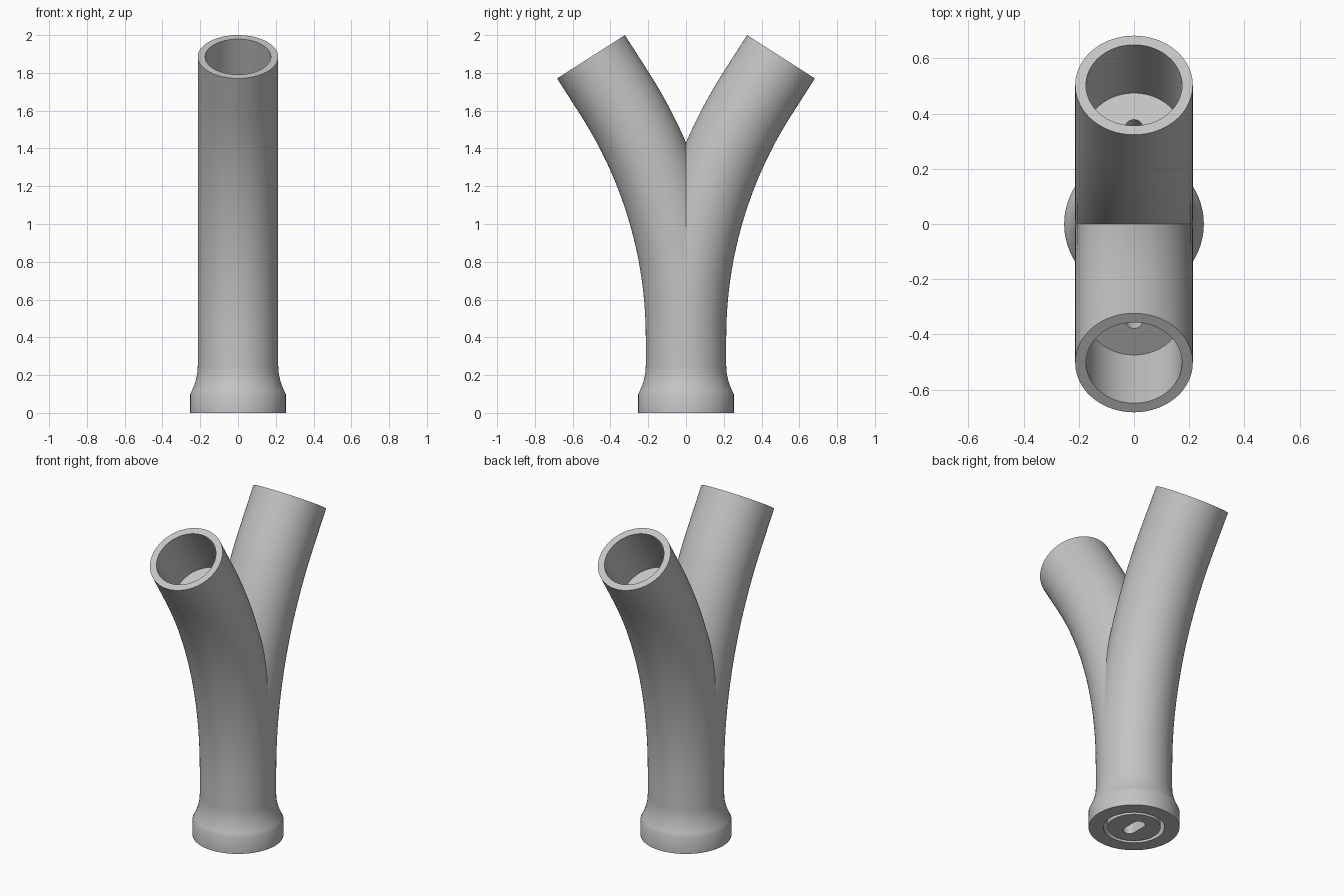
import bpy, bmesh, math
from mathutils import Vector

if "Cube" in bpy.data.objects:
    bpy.data.objects.remove(bpy.data.objects["Cube"], do_unlink=True)

SIDES = 96
TILT = math.radians(32.6)
BEND_START, BEND_R, TOTAL = 0.4, 2.39, 1.99
TUBE_R, BORE_R, FLANGE_R = 0.213, 0.174, 0.253
SOCKET_DEPTH = 0.325

grey = bpy.data.materials.new("light grey")
grey.use_nodes = True
colour = (0.55, 0.55, 0.55, 1)
grey.diffuse_color = colour
grey.node_tree.nodes["Principled BSDF"].inputs["Base Color"].default_value = colour


def on_path(s):
    """Centre and tilt of the branch centreline at length s."""
    if s < BEND_START:
        return Vector((0, 0, s)), 0
    a = min((s - BEND_START) / BEND_R, TILT)
    rest = s - BEND_START - a * BEND_R
    return Vector((0, BEND_R * (1 - math.cos(a)) + rest * math.sin(a),
                   BEND_START + BEND_R * math.sin(a) + rest * math.cos(a))), a


def loft(name, rings, side=1, stretch=0, closed=False, halve=False):
    """Skin circles given as ((centre, tilt), radius)."""
    bm = bmesh.new()
    loops = []
    for (c, a), r in rings:
        across = Vector((0, math.cos(a), -math.sin(a)))
        loop = []
        for i in range(SIDES):
            t = math.tau * i / SIDES
            v = r * math.sin(t)
            if stretch:
                v += math.copysign(stretch, v)
            p = c + Vector((r * math.cos(t), 0, 0)) + across * v
            loop.append(bm.verts.new((p.x, p.y * side, p.z)))
        loops.append(loop)
    pairs = list(zip(loops, loops[1:]))
    if closed:
        pairs.append((loops[-1], loops[0]))
    else:
        bm.faces.new(loops[0])
        bm.faces.new(loops[-1])
    for a, b in pairs:
        for i in range(SIDES):
            j = (i + 1) % SIDES
            bm.faces.new((a[i], a[j], b[j], b[i]))
    bmesh.ops.recalc_face_normals(bm, faces=bm.faces)
    if halve:
        bmesh.ops.bisect_plane(bm, geom=bm.verts[:] + bm.edges[:] + bm.faces[:],
                               dist=1e-5, plane_co=(0, 0, 0),
                               plane_no=(0, 1, 0), clear_inner=True)
    mesh = bpy.data.meshes.new(name)
    bm.to_mesh(mesh)
    bm.free()
    mesh.materials.append(grey)
    ob = bpy.data.objects.new(name, mesh)
    bpy.context.collection.objects.link(ob)
    return ob


def lengths(a, b, n):
    return [a + (b - a) * i / n for i in range(n + 1)]


# Body: flange, concave neck and one bent branch, mirrored along the centre plane
rings = [(on_path(0), FLANGE_R)]
for t in lengths(0, 1, 8):
    neck = TUBE_R + (FLANGE_R - TUBE_R) * (1 - t) ** 2
    rings.append((on_path(0.1 + 0.15 * t), neck))
bend_end = BEND_START + BEND_R * TILT
rings += [(on_path(s), TUBE_R) for s in lengths(BEND_START, bend_end, 28)]
rings.append((on_path(TOTAL), TUBE_R))
# Meet the measured end plane exactly
shift = 2.0 - TUBE_R * math.sin(TILT) - on_path(TOTAL)[0].z
TOTAL += shift / math.cos(TILT)
rings[-1] = (on_path(TOTAL), TUBE_R)
body = loft("forked_tube", rings, halve=True)
bpy.context.view_layer.objects.active = body
body.select_set(True)
mirror = body.modifiers.new("mirror", 'MIRROR')
mirror.use_axis = (False, True, False)
mirror.use_clip = True
mirror.merge_threshold = 0.0002
bpy.ops.object.modifier_apply(modifier=mirror.name)

# Cutters: base groove, wire slot, branch sockets and wire channels
upright = lambda z: (Vector((0, 0, z)), 0)
cutters = [
    loft("groove_cutter", [(upright(-0.05), 0.17), (upright(0.1), 0.17),
                           (upright(0.1), 0.148), (upright(-0.05), 0.148)], closed=True),
    loft("slot_cutter", [(upright(-0.05), 0.036), (upright(0.3), 0.036)], stretch=0.04),
]
tip, _ = on_path(TOTAL)
axis = Vector((0, math.sin(TILT), math.cos(TILT)))
for side in (1, -1):
    cutters.append(loft("socket_cutter", [((tip - axis * SOCKET_DEPTH, TILT), BORE_R),
                                          ((tip + axis * 0.1, TILT), BORE_R)], side))
    channel = []
    for s in lengths(0.25, TOTAL - SOCKET_DEPTH + 0.05, 24):
        c, a = on_path(s)
        channel.append(((c + Vector((0, 0.03, 0)), a), 0.032))
    cutters.append(loft("channel_cutter", channel, side))

for cutter in cutters:
    cutter.hide_render = True
    cut = body.modifiers.new("cut", 'BOOLEAN')
    cut.operation = 'DIFFERENCE'
    cut.solver = 'EXACT'
    cut.object = cutter
    bpy.ops.object.modifier_apply(modifier=cut.name)
    bpy.data.objects.remove(cutter, do_unlink=True)

bpy.ops.object.shade_smooth_by_angle(angle=math.radians(30))
